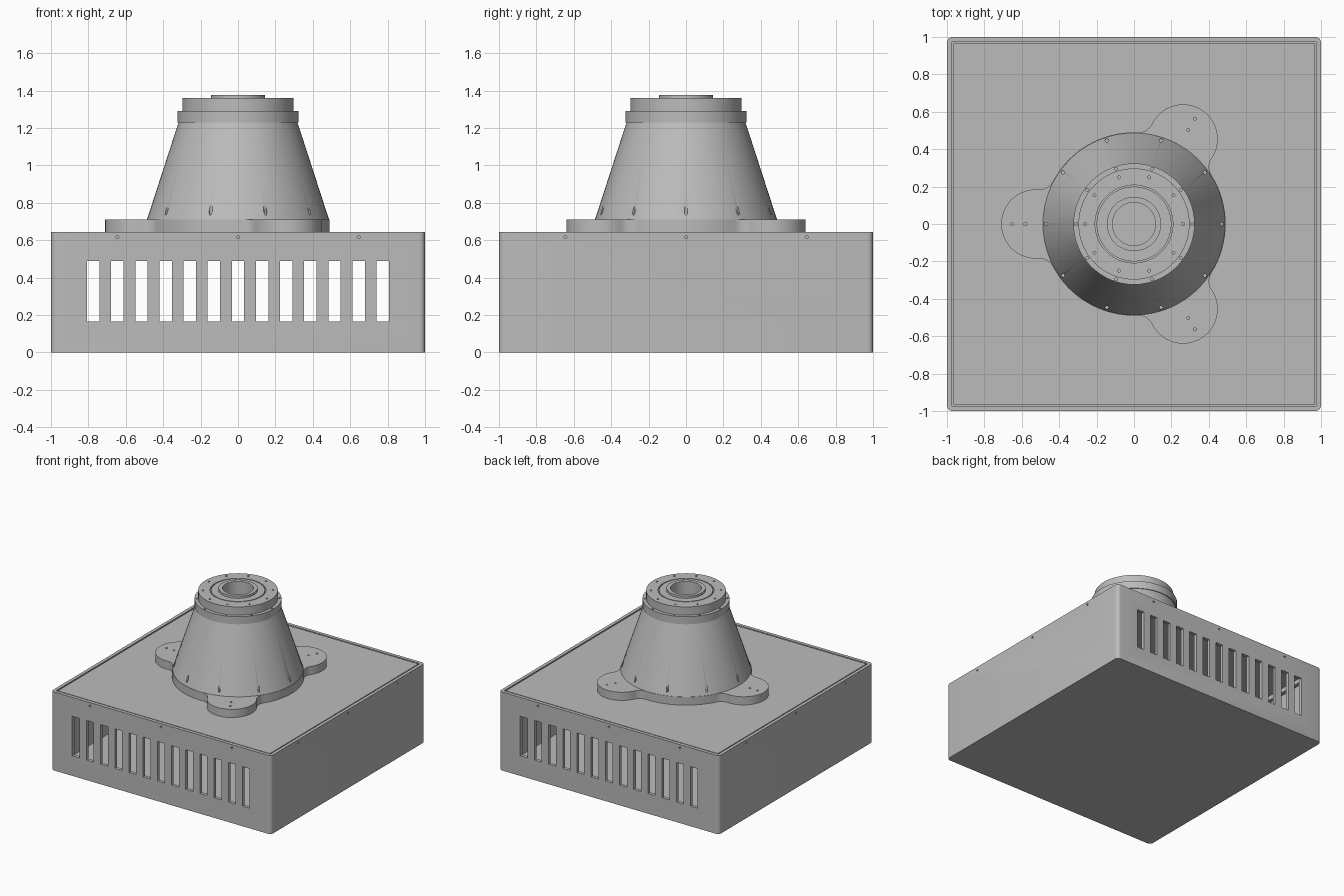
import bpy, bmesh
from math import cos, sin, pi, radians, acos, atan2
from mathutils import Matrix, Vector

cube = bpy.data.objects.get("Cube")
if cube:
    bpy.data.objects.remove(cube, do_unlink=True)

metal = bpy.data.materials.new("grey_metal")
metal.use_nodes = True
colour = (0.5, 0.5, 0.5, 1)
metal.diffuse_color = colour
metal.node_tree.nodes["Principled BSDF"].inputs["Base Color"].default_value = colour


def make(name, bm):
    bmesh.ops.recalc_face_normals(bm, faces=bm.faces)
    mesh = bpy.data.meshes.new(name)
    bm.to_mesh(mesh)
    bm.free()
    mesh.materials.append(metal)
    obj = bpy.data.objects.new(name, mesh)
    bpy.context.collection.objects.link(obj)
    return obj


def add_box(bm, x, y, z):
    """Box from (min, max) pairs."""
    size = [b - a for a, b in (x, y, z)]
    mid = Vector([(a + b) / 2 for a, b in (x, y, z)])
    m = Matrix.Translation(mid) @ Matrix.Diagonal((*size, 1))
    return bmesh.ops.create_cube(bm, size=1, matrix=m)["verts"]


def add_pin(bm, pos, length, r=0.008, rot=None):
    m = Matrix.Translation(pos) @ (rot or Matrix())
    bmesh.ops.create_cone(bm, cap_ends=True, segments=12, radius1=r, radius2=r,
                          depth=length, matrix=m)


def polar(r, angle, z=0):
    return Vector((r * cos(angle), r * sin(angle), z))


def cut(obj, bm):
    cutter = make("cutter", bm)
    cutter.hide_render = True
    mod = obj.modifiers.new("cut", "BOOLEAN")
    mod.operation, mod.solver, mod.object = "DIFFERENCE", "EXACT", cutter
    bpy.context.view_layer.objects.active = obj
    bpy.ops.object.modifier_apply(modifier=mod.name)
    bpy.data.objects.remove(cutter, do_unlink=True)


def smooth(obj):
    bpy.ops.object.select_all(action="DESELECT")
    obj.select_set(True)
    bpy.context.view_layer.objects.active = obj
    bpy.ops.object.shade_smooth_by_angle(angle=radians(30))


# Open housing with rounded upright corners
TOP = 0.645
bm = bmesh.new()
add_box(bm, (-1, 1), (-1, 1), (0, TOP))
uprights = [e for e in bm.edges if abs(e.verts[0].co.z - e.verts[1].co.z) > 0.1]
bmesh.ops.bevel(bm, geom=uprights, offset=0.03, segments=5, profile=0.5, affect="EDGES")
housing = make("housing", bm)

bm = bmesh.new()
IN = 0.973
add_box(bm, (-IN, IN), (-IN, IN), (0.03, 0.8))
cut(housing, bm)

# Vent slots through front and back, screw holes on all four walls
bm = bmesh.new()
for i in range(-6, 7):
    x = i * 0.129
    for side in (-1, 1):
        add_box(bm, (x - 0.033, x + 0.033), sorted((side * 0.9, side * 1.1)), (0.165, 0.49))
for k in range(4):
    turn = Matrix.Rotation(k * pi / 2, 4, "Z")
    for x in (-0.645, 0, 0.645):
        add_pin(bm, turn @ Vector((x, -1, 0.617)), 0.1, rot=turn @ Matrix.Rotation(pi / 2, 4, "X"))
cut(housing, bm)
smooth(housing)

# Lid tray fitted inside the walls with a narrow gap
bm = bmesh.new()
L = 0.964
add_box(bm, (-L, L), (-L, L), (0.58, TOP - 0.002))
lid = make("lid", bm)
bm = bmesh.new()
add_box(bm, (-L + 0.03, L - 0.03), (-L + 0.03, L - 0.03), (0.5, 0.615))
cut(lid, bm)

# Base plate: disc with three ears blended by concave fillets
R, EAR, DIST, FIL = 0.49, 0.185, 0.525, 0.08
a = acos(((R + FIL) ** 2 + DIST ** 2 - (EAR + FIL) ** 2) / (2 * (R + FIL) * DIST))
fil_c = polar(R + FIL, a)
to_ear = Vector((DIST, 0, 0)) - fil_c
b = atan2(to_ear.y, to_ear.x)


def arc(centre, r, start, end, n):
    return [centre + polar(r, start + (end - start) * i / n) for i in range(n)]


lower_c = Vector((fil_c.x, -fil_c.y, 0))
ear_end = b + pi
sector = (arc(Vector(), R, -pi / 3, -a, 8)
          + arc(lower_c, FIL, pi - a, -b, 8)
          + arc(Vector((DIST, 0, 0)), EAR, -ear_end, ear_end, 32)
          + arc(fil_c, FIL, b, a - pi, 8)
          + arc(Vector(), R, a, pi / 3, 8))
bm = bmesh.new()
ring = []
for k in range(3):
    turn = Matrix.Rotation(pi / 3 + k * 2 * pi / 3, 4, "Z")
    ring += [bm.verts.new(turn @ p + Vector((0, 0, TOP - 0.005))) for p in sector]
face = bm.faces.new(ring)
ext = bmesh.ops.extrude_face_region(bm, geom=[face])["geom"]
bmesh.ops.translate(bm, vec=(0, 0, 0.07),
                    verts=[v for v in ext if isinstance(v, bmesh.types.BMVert)])
base_plate = make("base_plate", bm)

bm = bmesh.new()
for k in range(3):
    for r in (0.58, 0.65):
        add_pin(bm, polar(r, pi / 3 + k * 2 * pi / 3, 0.71), 0.08)
cut(base_plate, bm)
smooth(base_plate)


def lathe(name, profile, steps=64):
    """Spin a closed (radius, height) profile about the z axis."""
    bm = bmesh.new()
    verts = [bm.verts.new((r, 0, z)) for r, z in profile]
    edges = [bm.edges.new((v, verts[(i + 1) % len(verts)])) for i, v in enumerate(verts)]
    bmesh.ops.spin(bm, geom=verts + edges, cent=(0, 0, 0), axis=(0, 0, 1),
                   angle=2 * pi, steps=steps, use_duplicate=False)
    bmesh.ops.remove_doubles(bm, verts=bm.verts, dist=0.0002)
    return make(name, bm)


# Tapered pedestal with neck band
pedestal = lathe("pedestal", [
    (0.115, 0.71), (0.487, 0.71), (0.318, 1.23), (0.324, 1.23),
    (0.324, 1.292), (0.115, 1.292)])
bm = bmesh.new()
for k in range(10):
    add_pin(bm, polar(0.47, k * pi / 5, 0.79), 0.14, r=0.009)
    add_pin(bm, polar(0.31, k * pi / 5, 1.3), 0.06)
cut(pedestal, bm)
smooth(pedestal)

# Top flange with circular groove
flange = lathe("top_flange", [
    (0.115, 1.292), (0.297, 1.292), (0.297, 1.36), (0.208, 1.36),
    (0.208, 1.345), (0.2, 1.345), (0.2, 1.36), (0.115, 1.36)])
bm = bmesh.new()
for k in range(10):
    add_pin(bm, polar(0.262, k * pi / 5, 1.36), 0.06)
cut(flange, bm)
smooth(flange)

# Raised collar around the bore
smooth(lathe("bore_collar", [(0.115, 1.36), (0.145, 1.36), (0.145, 1.378), (0.115, 1.378)]))
